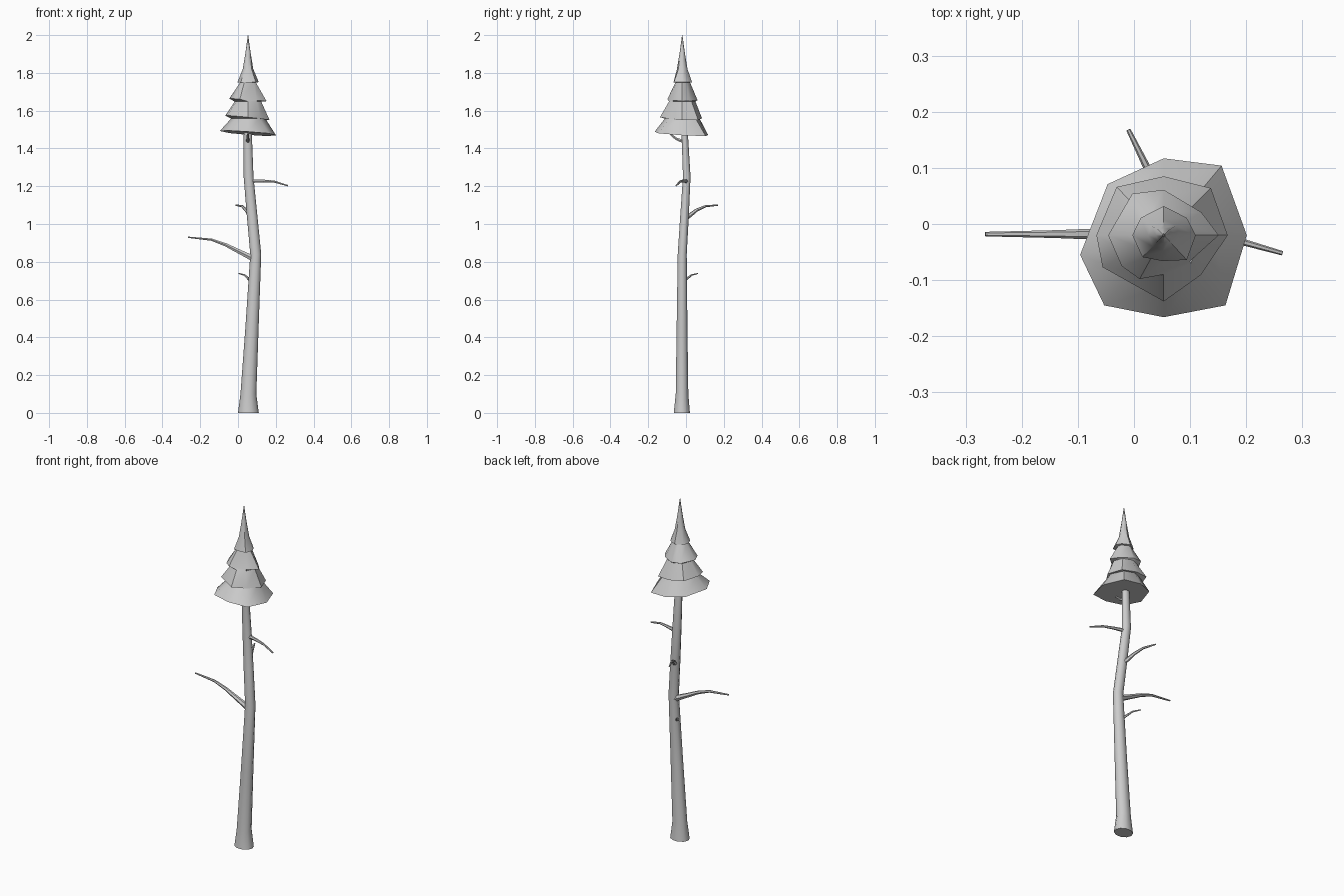
import bpy, math
from mathutils import Vector

if "Cube" in bpy.data.objects:
    bpy.data.objects.remove(bpy.data.objects["Cube"])


def make_object(name, rings, angle=50):
    """Skin a list of equal-length vertex rings, cap both ends, shade smooth."""
    n = len(rings[0])
    verts = [p for ring in rings for p in ring]
    faces = []
    for i in range(len(rings) - 1):
        for j in range(n):
            k = (j + 1) % n
            faces.append((i * n + j, i * n + k, (i + 1) * n + k, (i + 1) * n + j))
    faces.append(tuple(reversed(range(n))))
    faces.append(tuple(range(len(verts) - n, len(verts))))
    mesh = bpy.data.meshes.new(name)
    mesh.from_pydata(verts, [], faces)
    obj = bpy.data.objects.new(name, mesh)
    bpy.context.collection.objects.link(obj)
    bpy.ops.object.select_all(action='DESELECT')
    bpy.context.view_layer.objects.active = obj
    obj.select_set(True)
    bpy.ops.object.shade_smooth_by_angle(angle=math.radians(angle))
    return obj


def branch(name, pts, r0, r1, sides=6):
    """Tapered tube whose rings stay perpendicular to the path."""
    pts = [Vector(p) for p in pts]
    rings = []
    for i, p in enumerate(pts):
        d = (pts[min(i + 1, len(pts) - 1)] - pts[max(i - 1, 0)]).normalized()
        u = Vector((0, 0, 1)).cross(d).normalized()
        v = d.cross(u)
        r = r0 + (r1 - r0) * i / (len(pts) - 1)
        rings.append([p + r * (u * math.cos(a) + v * math.sin(a))
                      for a in (2 * math.pi * j / sides for j in range(sides))])
    return make_object(name, rings)


# Trunk: horizontal elliptical rings (x, y, z, rx, ry)
trunk = [(.055, -.022, 0, .055, .045), (.055, -.021, .1, .042, .035),
         (.074, -.021, .45, .035, .030), (.094, -.020, .84, .029, .025),
         (.075, -.008, 1.04, .028, .024), (.056, .004, 1.25, .026, .021),
         (.052, -.006, 1.46, .022, .018), (.052, -.010, 1.53, .019, .016)]
make_object("trunk", [[(x + rx * math.cos(a), y + ry * math.sin(a), z)
                       for a in (2 * math.pi * j / 10 for j in range(10))]
                      for x, y, z, rx, ry in trunk])

# Bare branches
branch("left_branch", [(.085, -.018, .815), (.055, -.018, .83), (0, -.018, .857),
                       (-.065, -.018, .89), (-.14, -.018, .917), (-.265, -.018, .93)],
       .019, .004)
branch("right_branch", [(.055, .004, 1.222), (.09, -.002, 1.228), (.135, -.015, 1.228),
                        (.19, -.031, 1.225), (.264, -.052, 1.203)], .012, .004)
branch("back_branch", [(.072, -.005, 1.03), (.062, .02, 1.045), (.043, .055, 1.073),
                       (.022, .103, 1.094), (-.01, .168, 1.1)], .014, .004)
branch("small_back_branch", [(.075, -.015, .69), (.055, .004, .71),
                             (.035, .03, .73), (.005, .062, .738)], .008, .003)
branch("front_twig", [(.052, -.005, 1.44), (.052, -.03, 1.442),
                      (.052, -.055, 1.453), (.052, -.085, 1.48)], .012, .005)

# Foliage: irregular eight-sided skirts, outline radii clockwise from the back
CX, CY = .053, -.02
tiers = [  # outline, rim z, tilt x, tilt y, top radius, top z
    ([(0, .137), (.103, .124), (.148, 0), (.11, -.125), (0, -.146),
      (-.106, -.125), (-.149, -.035), (-.1, .091)], 1.48, .07, .06, .092, 1.558),
    ([(0, .105), (.084, .084), (.114, 0), (.066, -.071), (0, -.118),
      (-.109, -.057), (-.12, 0), (-.084, .086)], 1.562, .1, .03, .07, 1.648),
    ([(0, .081), (.067, .041), (.098, 0), (.047, -.046), (-.043, -.078),
      (-.075, -.055), (-.099, 0), (-.056, .074)], 1.657, .07, .02, .042, 1.748),
    ([(0, .052), (.041, .031), (.057, 0), (.041, -.044), (-.002, -.046),
      (-.038, -.039), (-.056, 0), (-.041, .031)], 1.75, -.02, 0, .028, 1.82)]
rings = []
for outline, z, tx, ty, r, top in tiers:
    outline = outline[::-1]
    rings.append([(CX + x, CY + y, z - tx * x - ty * y) for x, y in outline])
    rings.append([(CX + r * x / math.hypot(x, y), CY + r * y / math.hypot(x, y), top)
                  for x, y in outline])
# Pointed tip
for r, z in ((.014, 1.905), (.001, 2.0)):
    rings.append([(CX + r * math.sin(-a), CY + r * math.cos(a), z)
                  for a in (math.pi / 4 * (j + 1) for j in range(8))])
make_object("foliage", rings, 45)
